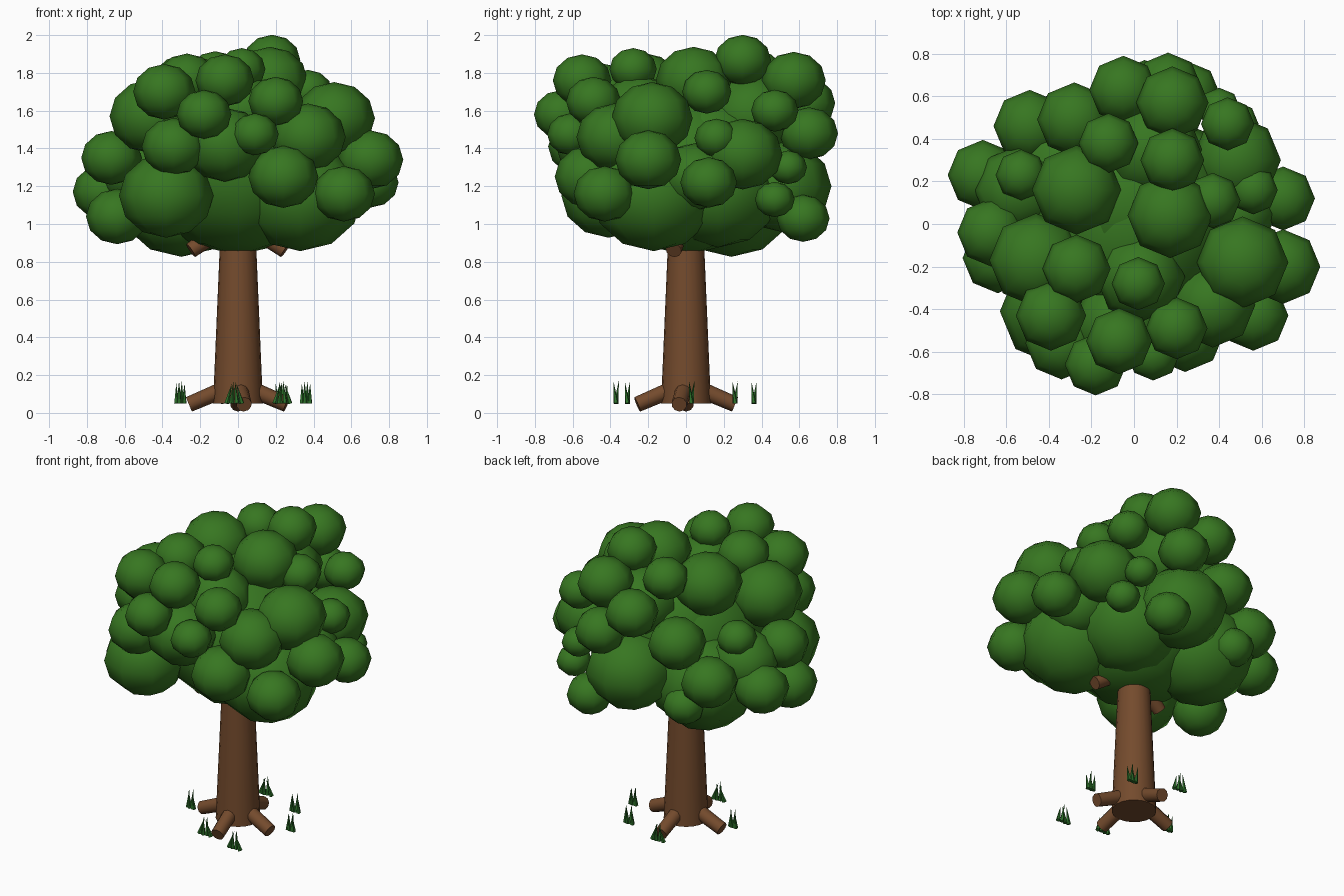
import bpy, bmesh, math
from mathutils import Vector, Matrix


def material(name, rgb):
    m = bpy.data.materials.new(name)
    m.diffuse_color = (*rgb, 1)
    return m


BARK = material("bark_brown", (0.175, 0.070, 0.026))
LEAF = material("leaf_green", (0.038, 0.182, 0.015))
GRASS = material("grass_green", (0.025, 0.16, 0.022))


def finish(bm, name, mat, angle=None):
    me = bpy.data.meshes.new(name)
    bm.to_mesh(me)
    bm.free()
    me.materials.append(mat)
    ob = bpy.data.objects.new(name, me)
    bpy.context.collection.objects.link(ob)
    if angle:
        bpy.ops.object.select_all(action='DESELECT')
        ob.select_set(True)
        bpy.context.view_layer.objects.active = ob
        bpy.ops.object.shade_smooth_by_angle(angle=math.radians(angle))
    return ob


def rod(bm, a, b, r1, r2, sides):
    # tapered cylinder running from a to b
    a, b = Vector(a), Vector(b)
    d = b - a
    mat = Matrix.Translation((a + b) / 2) @ d.to_track_quat('Z', 'Y').to_matrix().to_4x4()
    bmesh.ops.create_cone(bm, cap_ends=True, segments=sides, radius1=r1,
                          radius2=r2, depth=d.length, matrix=mat)


# Trunk
bm = bmesh.new()
rod(bm, (0, 0, 0.05), (0, 0, 1.15), 0.132, 0.085, 20)
finish(bm, "trunk", BARK, 40)

# Roots
bm = bmesh.new()
for deg in (-8, 90, 180, 277):
    c, s = math.cos(math.radians(deg)), math.sin(math.radians(deg))
    rod(bm, (0.06 * c, 0.06 * s, 0.13), (0.26 * c, 0.26 * s, 0.045), 0.045, 0.041, 10)
finish(bm, "roots", BARK, 40)

# Branch stubs poking out under the crown
bm = bmesh.new()
for side in (-1, 1):
    rod(bm, (side * 0.06, -0.03, 0.99), (side * 0.25, -0.065, 0.86), 0.05, 0.042, 10)
finish(bm, "branches", BARK, 40)

# Crown clumps: x, y, z, radius
CORE = [
    (0, 0, 1.28, 0.50), (0.33, -0.17, 1.15, 0.33), (-0.30, 0.24, 1.12, 0.33),
    (0.17, 0.17, 1.17, 0.33), (-0.38, -0.41, 1.15, 0.25), (0, 0.1, 1.38, 0.40),
    (0.47, 0.05, 1.25, 0.20),
]
FRONT = [
    (0.24, -0.51, 1.25, 0.185), (0.56, -0.43, 1.16, 0.165), (0.70, -0.20, 1.34, 0.175),
    (0.37, -0.38, 1.46, 0.20), (0.09, -0.61, 1.475, 0.125), (0.20, -0.49, 1.65, 0.145),
    (-0.07, -0.55, 1.76, 0.155), (-0.18, -0.66, 1.58, 0.145), (-0.39, -0.43, 1.70, 0.165),
    (-0.34, -0.56, 1.41, 0.17), (-0.07, -0.47, 1.42, 0.22), (-0.46, -0.17, 1.57, 0.22),
    (-0.67, -0.04, 1.35, 0.16), (-0.64, -0.16, 1.04, 0.165), (0.51, -0.18, 1.56, 0.215),
]
TOP = [
    (0.17, 0.04, 1.76, 0.20), (0.18, 0.30, 1.868, 0.15), (0.02, -0.28, 1.82, 0.125),
    (-0.27, -0.21, 1.76, 0.16), (-0.27, 0.16, 1.71, 0.21), (-0.12, 0.38, 1.79, 0.14),
    (0.18, 0.57, 1.76, 0.17), (0.37, 0.11, 1.70, 0.13),
    (0.03, -0.25, 1.60, 0.21), (0.08, 0.35, 1.58, 0.24),
]
BACK = [
    (0.70, 0.12, 1.22, 0.15), (0.48, 0.30, 1.37, 0.21), (0.56, 0.16, 1.455, 0.115),
    (0.48, 0.47, 1.13, 0.105), (0.26, 0.62, 1.03, 0.14), (0.44, 0.47, 1.60, 0.125),
    (0.16, 0.65, 1.48, 0.155), (-0.05, 0.63, 1.64, 0.16), (0.05, 0.50, 1.20, 0.27),
    (-0.49, 0.46, 1.24, 0.17), (-0.28, 0.49, 1.45, 0.175), (-0.53, 0.23, 1.45, 0.12),
    (-0.34, 0.50, 1.07, 0.13), (-0.71, 0.23, 1.17, 0.165), (-0.54, 0.16, 1.28, 0.21),
    (0.40, 0.54, 1.30, 0.10),
]
for name, clumps in (("crown_core", CORE), ("crown_front", FRONT),
                     ("crown_top", TOP), ("crown_back", BACK)):
    bm = bmesh.new()
    for x, y, z, r in clumps:
        bmesh.ops.create_uvsphere(
            bm, u_segments=8, v_segments=6, radius=r,
            matrix=Matrix.Translation((x, y, z)) @ Matrix.Diagonal((1, 1, 0.89, 1)))
    finish(bm, name, LEAF, 60)

# Grass tufts: x, y, half width at base and at tips (blades spread along x)
bm = bmesh.new()
for x, y, base, tip in ((-0.305, -0.05, 0.02, 0.022), (-0.05, 0.36, 0.04, 0.012),
                        (0.23, 0.26, 0.025, 0.03), (-0.02, -0.31, 0.04, 0.012),
                        (0.235, -0.37, 0.04, 0.012), (0.36, 0.03, 0.02, 0.022)):
    for i in range(4):
        k = (i - 1.5) / 1.5
        lean = 0.014 * (-1) ** i
        rod(bm, (x + base * k, y, 0.05),
            (x + tip * k, y + lean, 0.175 - 0.02 * abs(k)), 0.014, 0.0, 5)
finish(bm, "grass_tufts", GRASS)
